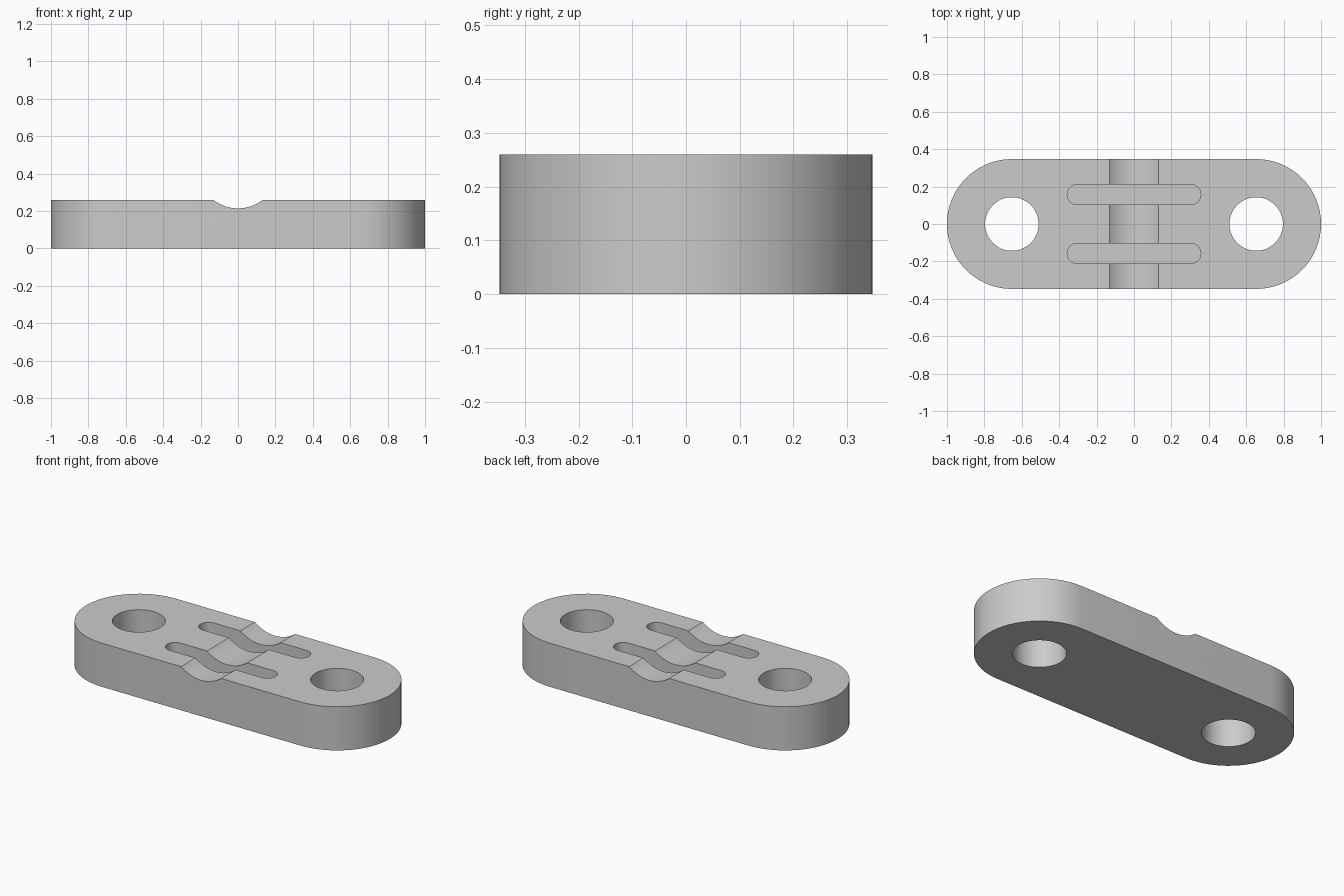
import bpy
import bmesh
import math

cube = bpy.data.objects.get("Cube")
if cube:
    bpy.data.objects.remove(cube, do_unlink=True)

HALF_WIDTH = 0.347
HEIGHT = 0.26
HOLE_X = 1 - HALF_WIDTH
GROOVE_HALF, GROOVE_DEPTH = 0.132, 0.046
SLOT_DEPTH = 0.12

grey = bpy.data.materials.new("light grey")
grey.use_nodes = True
colour = (0.6, 0.6, 0.6, 1)
grey.diffuse_color = colour
grey.node_tree.nodes["Principled BSDF"].inputs["Base Color"].default_value = colour


def stadium(half_length, radius, y=0, steps=32):
    """Outline of a bar with round ends; a zero straight length gives a circle."""
    points = []
    for side in (1, -1):
        for i in range(steps + 1):
            a = math.pi * (i / steps - 0.5)
            points.append((side * (half_length - radius + radius * math.cos(a)),
                           y + side * radius * math.sin(a)))
    return points


def prism(name, outline, start, end, place=lambda p, h: (p[0], p[1], h)):
    """Solid swept from an outline between two levels."""
    bm = bmesh.new()
    base = bm.faces.new([bm.verts.new(place(p, start)) for p in outline])
    top = bmesh.ops.extrude_face_region(bm, geom=[base])["geom"]
    shift = [b - a for a, b in zip(place((0, 0), start), place((0, 0), end))]
    bmesh.ops.translate(bm, vec=shift,
                        verts=[v for v in top if isinstance(v, bmesh.types.BMVert)])
    bmesh.ops.remove_doubles(bm, verts=bm.verts, dist=0.00001)
    bmesh.ops.recalc_face_normals(bm, faces=bm.faces)
    mesh = bpy.data.meshes.new(name)
    bm.to_mesh(mesh)
    bm.free()
    mesh.materials.append(grey)
    obj = bpy.data.objects.new(name, mesh)
    bpy.context.collection.objects.link(obj)
    return obj


# Main bar with round ends
plate = prism("clamp_plate", stadium(1, HALF_WIDTH), 0, HEIGHT)

cutters = []
# Screw holes and tie slots
for side, label in ((1, "left"), (-1, "right")):
    circle = [(x + side * HOLE_X, y) for x, y in stadium(0.143, 0.143)]
    cutters.append(prism(label + "_hole_cutter", circle, -0.1, HEIGHT + 0.1))
for side, label in ((1, "back"), (-1, "front")):
    cutters.append(prism(label + "_slot_cutter", stadium(0.357, 0.054, side * 0.157),
                         HEIGHT - SLOT_DEPTH, HEIGHT + 0.1))

# Shallow round cable groove across the middle
radius = (GROOVE_HALF ** 2 + GROOVE_DEPTH ** 2) / (2 * GROOVE_DEPTH)
centre_z = HEIGHT - GROOVE_DEPTH + radius
ring = [2 * math.pi * i / 128 for i in range(128)]
groove = [(radius * math.sin(a), centre_z - radius * math.cos(a)) for a in ring]
cutters.append(prism("groove_cutter", groove, -0.5, 0.5,
                     lambda p, h: (p[0], h, p[1])))

# Cut everything out of the bar
bpy.ops.object.select_all(action="DESELECT")
bpy.context.view_layer.objects.active = plate
plate.select_set(True)
for cutter in cutters:
    cut = plate.modifiers.new(cutter.name, "BOOLEAN")
    cut.operation = "DIFFERENCE"
    cut.solver = "EXACT"
    cut.object = cutter
    bpy.ops.object.modifier_apply(modifier=cut.name)
for cutter in cutters:
    bpy.data.objects.remove(cutter, do_unlink=True)

bpy.ops.object.shade_smooth_by_angle(angle=math.radians(25))
